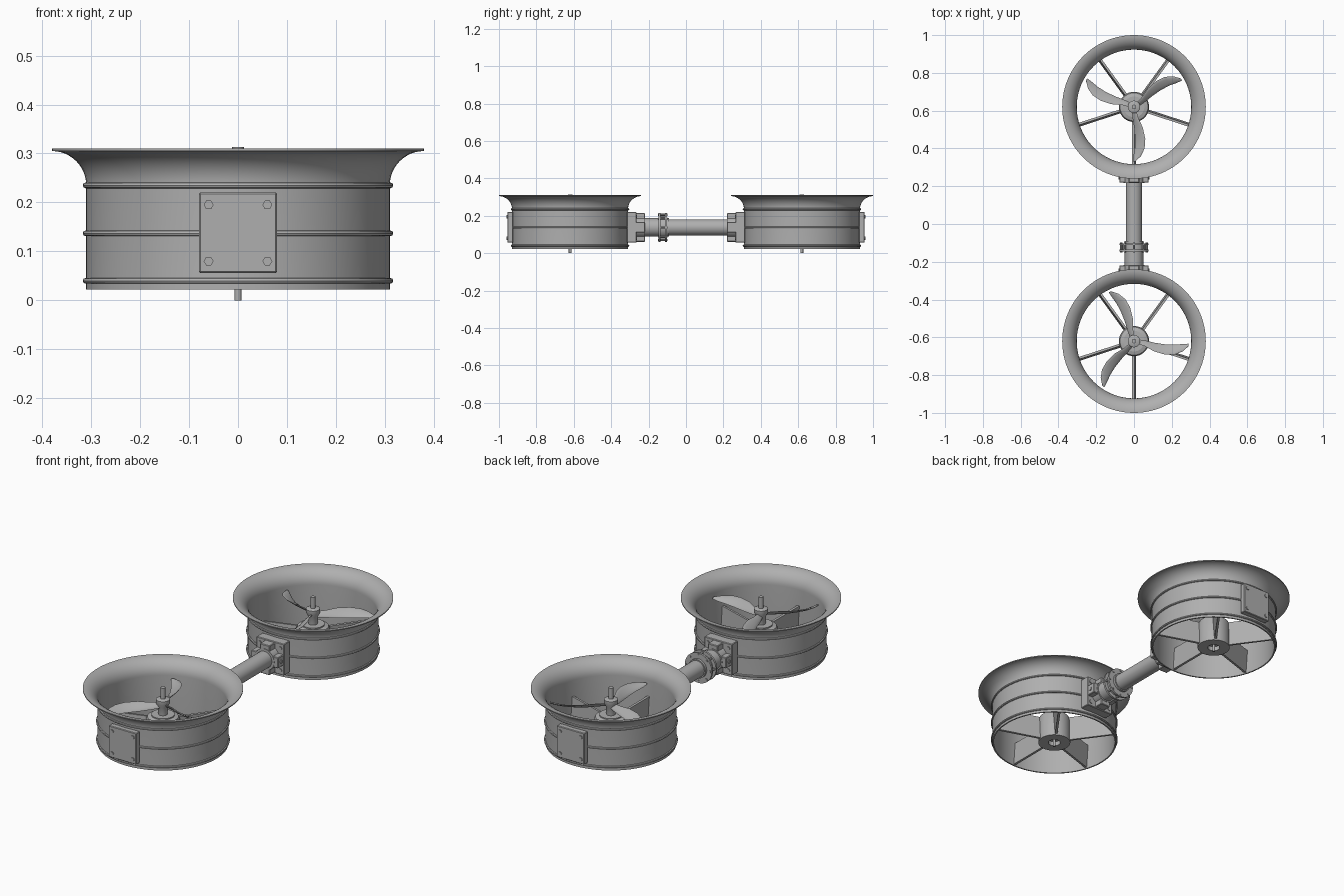
import bpy, bmesh
from math import sin, cos, pi, radians
from mathutils import Matrix, Vector

if "Cube" in bpy.data.objects:
    bpy.data.objects.remove(bpy.data.objects["Cube"])

grey = bpy.data.materials.new("plain_grey")
grey.use_nodes = True
grey.diffuse_color = (0.43, 0.43, 0.43, 1)
grey.node_tree.nodes["Principled BSDF"].inputs["Base Color"].default_value = grey.diffuse_color


def finish(name, bm, matrix):
    """Turn a bmesh into a shaded, coloured object."""
    bmesh.ops.transform(bm, matrix=matrix, verts=bm.verts)
    bmesh.ops.recalc_face_normals(bm, faces=bm.faces)
    mesh = bpy.data.meshes.new(name)
    bm.to_mesh(mesh)
    bm.free()
    mesh.materials.append(grey)
    obj = bpy.data.objects.new(name, mesh)
    bpy.context.collection.objects.link(obj)
    bpy.ops.object.select_all(action="DESELECT")
    obj.select_set(True)
    bpy.context.view_layer.objects.active = obj
    bpy.ops.object.shade_smooth_by_angle(angle=radians(35))
    return obj


def lathe(name, profile, matrix, sides=48, closed=False):
    """Revolve (radius, height) points about z."""
    bm = bmesh.new()
    verts = [bm.verts.new((r, 0, z)) for r, z in profile]
    edges = [bm.edges.new(pair) for pair in zip(verts, verts[1:])]
    if closed:
        edges.append(bm.edges.new((verts[-1], verts[0])))
    bmesh.ops.spin(bm, geom=verts + edges, cent=(0, 0, 0), axis=(0, 0, 1),
                   angle=2 * pi, steps=sides, use_merge=True)
    bmesh.ops.remove_doubles(bm, verts=bm.verts, dist=1e-5)
    return finish(name, bm, matrix)


def rod(name, radius, low, high, matrix, sides=32):
    return lathe(name, [(0, low), (radius, low), (radius, high), (0, high)], matrix, sides)


def box(name, low, high, matrix, bevel=0):
    low, high = Vector(low), Vector(high)
    bm = bmesh.new()
    bmesh.ops.create_cube(bm, size=1)
    bmesh.ops.scale(bm, vec=high - low, verts=bm.verts)
    bmesh.ops.translate(bm, vec=(low + high) / 2, verts=bm.verts)
    if bevel:
        bmesh.ops.bevel(bm, geom=bm.edges[:], offset=bevel, segments=1, affect="EDGES")
    return finish(name, bm, matrix)


def turn(degrees, axis="Z"):
    return Matrix.Rotation(radians(degrees), 4, axis)


def blade(name, matrix, spin):
    """Swept, twisted blade lofted through lens-shaped sections."""
    # radius, sweep, chord, pitch
    sections = [(0.015, 0.0, 0.030, 42), (0.06, 0.008, 0.040, 40), (0.11, 0.024, 0.056, 35),
                (0.17, 0.033, 0.062, 30), (0.22, 0.030, 0.058, 26), (0.26, 0.017, 0.044, 23),
                (0.29, 0.0, 0.014, 21)]
    bm = bmesh.new()
    loops = []
    for r, sweep, chord, pitch in sections:
        loop, p = [], radians(pitch)
        for k in range(12):
            a = 2 * pi * k / 12
            u, w = chord / 2 * cos(a), 0.004 * sin(a)
            y = sweep + u * cos(p) - w * sin(p)
            loop.append(bm.verts.new((r, spin * y, u * sin(p) + w)))
        loops.append(loop)
    for a, b in zip(loops, loops[1:]):
        for k in range(12):
            bm.faces.new((a[k], a[k - 1], b[k - 1], b[k]))
    bm.faces.new(loops[0])
    bm.faces.new(loops[-1])
    return finish(name, bm, matrix)


def bolts(name, y, matrix):
    for x in (-0.06, 0.06):
        for z in (0.08, 0.195):
            place = matrix @ Matrix.Translation((x, y, z)) @ turn(-90, "X")
            rod(name, 0.010, -0.002, 0.004, place, 6)


def fan(side, y, spin, first_blade):
    at = Matrix.Translation((0, y, 0))

    # Duct shell with bell-mouth lip
    arc = [radians(90 * k / 12) for k in range(13)]
    outer = [(0.38 - 0.07 * cos(t), 0.235 + 0.07 * sin(t)) for t in arc]
    inner = [(0.38 - 0.077 * cos(t), 0.235 + 0.075 * sin(t)) for t in reversed(arc)]
    lathe(side + "_duct", [(0.31, 0.022)] + outer + inner + [(0.303, 0.022)], at, 96, True)
    for z in (0.04, 0.137, 0.235):
        ring = [(0.311 + 0.006 * cos(k * pi / 4), z + 0.006 * sin(k * pi / 4)) for k in range(8)]
        lathe(side + "_duct_band", ring, at, 96, True)

    # Motor, shaft and propeller hub
    lathe(side + "_motor", [(0, 0.045), (0.03, 0.045), (0.03, 0.022), (0.08, 0.022), (0.08, 0.150),
                            (0.074, 0.162), (0.055, 0.168), (0.055, 0.174), (0, 0.174)], at)
    rod(side + "_motor_pin", 0.007, 0, 0.05, at, 16)
    lathe(side + "_propeller_hub", [(0, 0.170), (0.022, 0.170), (0.024, 0.215), (0.033, 0.232),
                                    (0.033, 0.252), (0.026, 0.256), (0, 0.256)], at)
    rod(side + "_shaft", 0.012, 0.25, 0.313, at, 16)

    # Propeller blades and guide vanes
    for k in range(3):
        blade(side + "_blade", at @ Matrix.Translation((0, 0, 0.222)) @ turn(first_blade + 120 * k), spin)
    for k in range(5):
        place = at @ turn(54 + 72 * k) @ Matrix.Translation((0, 0, 0.09)) @ turn(4, "X")
        box(side + "_guide_vane", (0.07, -0.006, -0.062), (0.304, 0.006, 0.062), place)

    # Mounting plates: facing is turned so that local +y points outward
    outward = at @ turn(0 if y > 0 else 180)
    inward = at @ turn(180 if y > 0 else 0)
    box(side + "_outer_plate", (-0.08, 0.304, 0.056), (0.08, 0.335, 0.22), outward, 0.003)
    bolts(side + "_outer_plate_bolt", 0.335, outward)
    box(side + "_inner_plate", (-0.08, 0.304, 0.056), (0.08, 0.355, 0.22), inward, 0.003)
    bolts(side + "_inner_plate_bolt", 0.355, inward)

    # Cross-shaped socket holding the boom
    box(side + "_socket_cross_arm", (-0.078, 0.35, 0.110), (0.078, 0.40, 0.166), inward, 0.003)
    box(side + "_socket_upright", (-0.028, 0.35, 0.061), (0.028, 0.40, 0.215), inward, 0.003)
    along = inward @ Matrix.Translation((0, 0, 0.138)) @ turn(-90, "X")
    rod(side + "_socket_sleeve", 0.056, 0.35, 0.402, along)
    for x in (-1, 1):
        head = inward @ Matrix.Translation((x * 0.078, 0.375, 0.138)) @ turn(90 * x, "Y")
        rod(side + "_socket_bolt", 0.010, -0.002, 0.004, head, 6)


fan("rear", 0.62, 1, 30)
fan("front", -0.62, -1, -4)

# Connecting boom with its flanged coupling
boom_axis = Matrix.Translation((0, 0, 0.138)) @ turn(-90, "X")
rod("boom_tube", 0.043, -0.26, 0.26, boom_axis, 48)
rod("boom_sleeve", 0.049, -0.24, -0.09, boom_axis, 48)
rod("coupling_core", 0.060, -0.14, -0.108, boom_axis, 48)
for y in (-0.146, -0.112):
    rod("coupling_flange", 0.078, y, y + 0.010, boom_axis, 48)
for k in range(8):
    rod("coupling_bolt", 0.006, -0.150, -0.098,
        boom_axis @ turn(45 * k) @ Matrix.Translation((0.068, 0, 0)), 6)
